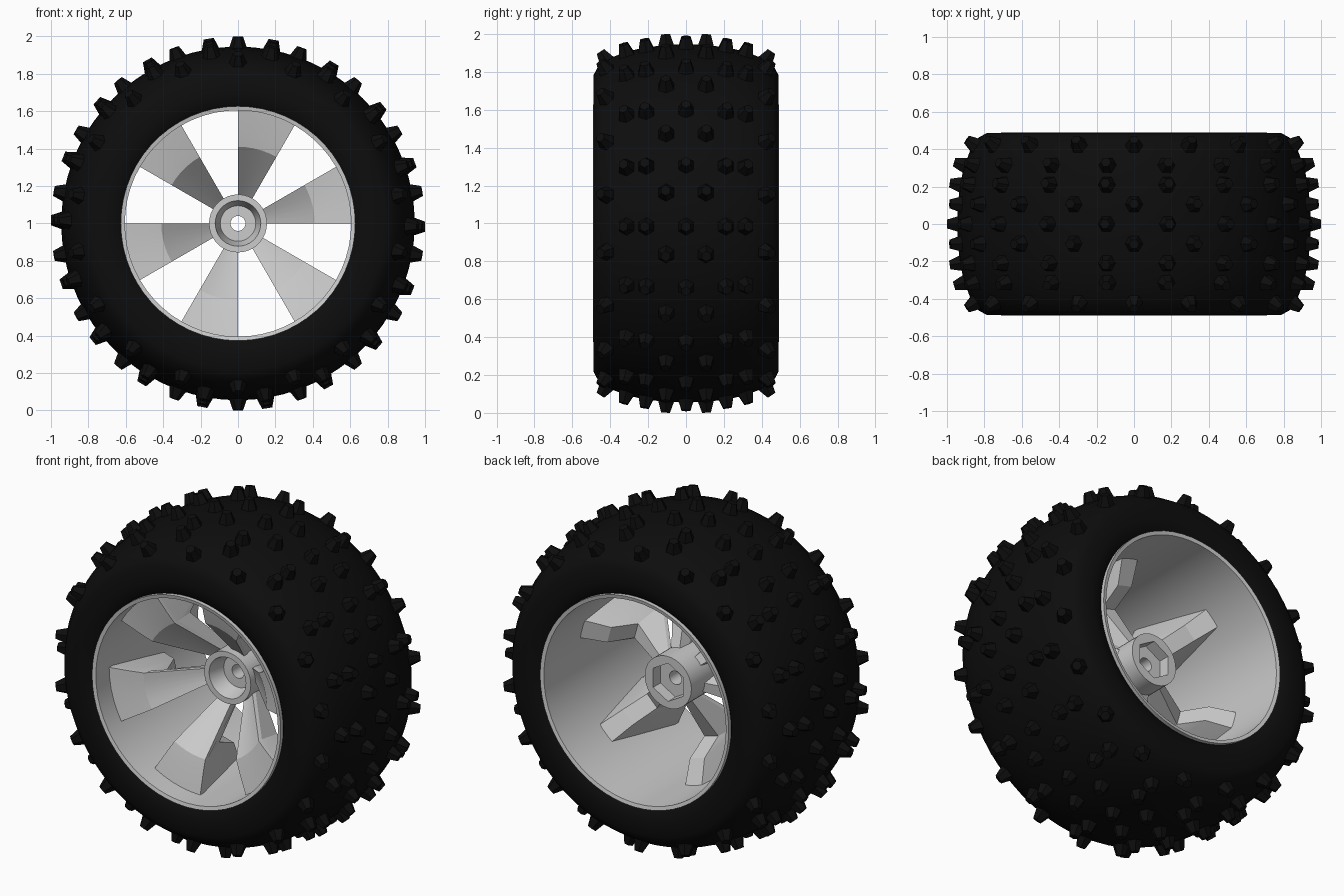
import bpy, bmesh, math
from mathutils import Vector

if "Cube" in bpy.data.objects:
    bpy.data.objects.remove(bpy.data.objects["Cube"])


def pt(r, deg, y):
    # angle runs clockwise from the top, seen from the front
    a = math.radians(deg)
    return Vector((r * math.sin(a), y, 1 + r * math.cos(a)))


def finish(name, bm, smooth=None, mat=None):
    bmesh.ops.recalc_face_normals(bm, faces=bm.faces)
    me = bpy.data.meshes.new(name)
    bm.to_mesh(me)
    bm.free()
    ob = bpy.data.objects.new(name, me)
    bpy.context.collection.objects.link(ob)
    if mat:
        me.materials.append(mat)
    if smooth:
        bpy.ops.object.select_all(action='DESELECT')
        ob.select_set(True)
        bpy.context.view_layer.objects.active = ob
        bpy.ops.object.shade_smooth_by_angle(angle=math.radians(smooth))
    return ob


def skin(bm, rings, close):
    # joins neighbouring vertex rings with quads
    n = len(rings[0])
    pairs = list(zip(rings, rings[1:]))
    if close:
        pairs.append((rings[-1], rings[0]))
    for a, b in pairs:
        for i in range(n):
            j = (i + 1) % n
            bm.faces.new((a[i], a[j], b[j], b[i]))


def lathe(name, profile, segs, smooth, mat=None):
    # profile: (radius, y) or (radius, y, 'hex') for a six-sided ring
    bm = bmesh.new()
    rings = []
    for p in profile:
        ring = []
        for i in range(segs):
            deg = 360 * i / segs
            r = p[0]
            if len(p) == 3:
                r *= math.cos(math.pi / 6) / math.cos(math.radians(deg % 60 - 30))
            ring.append(bm.verts.new(pt(r, deg, p[1])))
        rings.append(ring)
    skin(bm, rings, True)
    return finish(name, bm, smooth, mat)


rubber = bpy.data.materials.new("black_rubber")
rubber.diffuse_color = (0.004, 0.004, 0.004, 1)
rubber.use_nodes = True
rubber.node_tree.nodes["Principled BSDF"].inputs["Base Color"].default_value = rubber.diffuse_color

# tire body
half = [(0.62, 0.46), (0.64, 0.48), (0.70, 0.488), (0.785, 0.487), (0.83, 0.463),
        (0.875, 0.395), (0.908, 0.31), (0.93, 0.21), (0.942, 0.10)]
tire = [(r, -y) for r, y in half] + [(0.945, 0)] + half[::-1]
lathe("tire", tire, 72, 40, rubber)

# tread knobs: two alternating rows of tapered six-sided studs
bm = bmesh.new()


def knob(deg, r, y, tilt):
    t = math.radians(tilt)
    radial = pt(1, deg, 0) - Vector((0, 0, 1))
    axis = Vector((0, 1, 0))
    n = radial * math.cos(t) + axis * math.sin(t)
    u = radial.cross(axis)
    v = n.cross(u)
    base = pt(r, deg, y)
    rings = []
    for h, rad in ((-0.015, 0.052), (0.057, 0.027)):
        rings.append([bm.verts.new(base + n * h + (u * math.cos(k * math.pi / 3)
                      + v * math.sin(k * math.pi / 3)) * rad) for k in range(6)])
    skin(bm, rings, False)
    bm.faces.new(rings[1])
    bm.faces.new(rings[0])


for k in range(18):
    d = 20 * k
    knob(d + 11, 0.943, 0, 0)
    for s in (-1, 1):
        knob(d + 11, 0.929, s * 0.21, s * 9)
        knob(d + 11, 0.907, s * 0.315, s * 16)
        knob(d, 0.942, s * 0.105, s * 3)
        knob(d, 0.86, s * 0.42, s * 34)
finish("tread_knobs", bm, None, rubber)

# rim barrel
lathe("rim_barrel", [(0.605, -0.485), (0.627, -0.49), (0.627, 0.49), (0.605, 0.485)], 60, 30)

# hub with front cup, axle hole and hex socket at the back
lathe("hub", [(0.155, -0.10), (0.155, 0.17), (0.115, 0.17, 'hex'), (0.115, 0.10, 'hex'),
              (0.04, 0.10), (0.04, 0.0), (0.095, 0.0), (0.122, -0.10)], 36, 30)

# six deep spokes: wide curved front, narrow back
# stations: radius, front y, back y, back width
stations = [(0.14, -0.04, 0.05, 0.055), (0.41, -0.31, -0.09, 0.095),
            (0.48, -0.33, 0.07, 0.10), (0.612, -0.36, 0.155, 0.115)]
bm = bmesh.new()
for k in range(6):
    rings = []
    for r, yf, yb, w in stations:
        h = math.degrees(w / 2 / r)
        pts = [pt(r, 60 * k + a, yf) for a in (0, 6, 12, 18, 24, 30)]
        # short straight flange before the taper
        pts += [pt(r, 60 * k + 30, yf + 0.03), pt(r, 60 * k + 15 + h, yb),
                pt(r, 60 * k + 15 - h, yb), pt(r, 60 * k, yf + 0.03)]
        rings.append([bm.verts.new(p) for p in pts])
    skin(bm, rings, False)
    bm.faces.new(rings[0])
    bm.faces.new(rings[-1])
finish("spokes", bm, 20)
